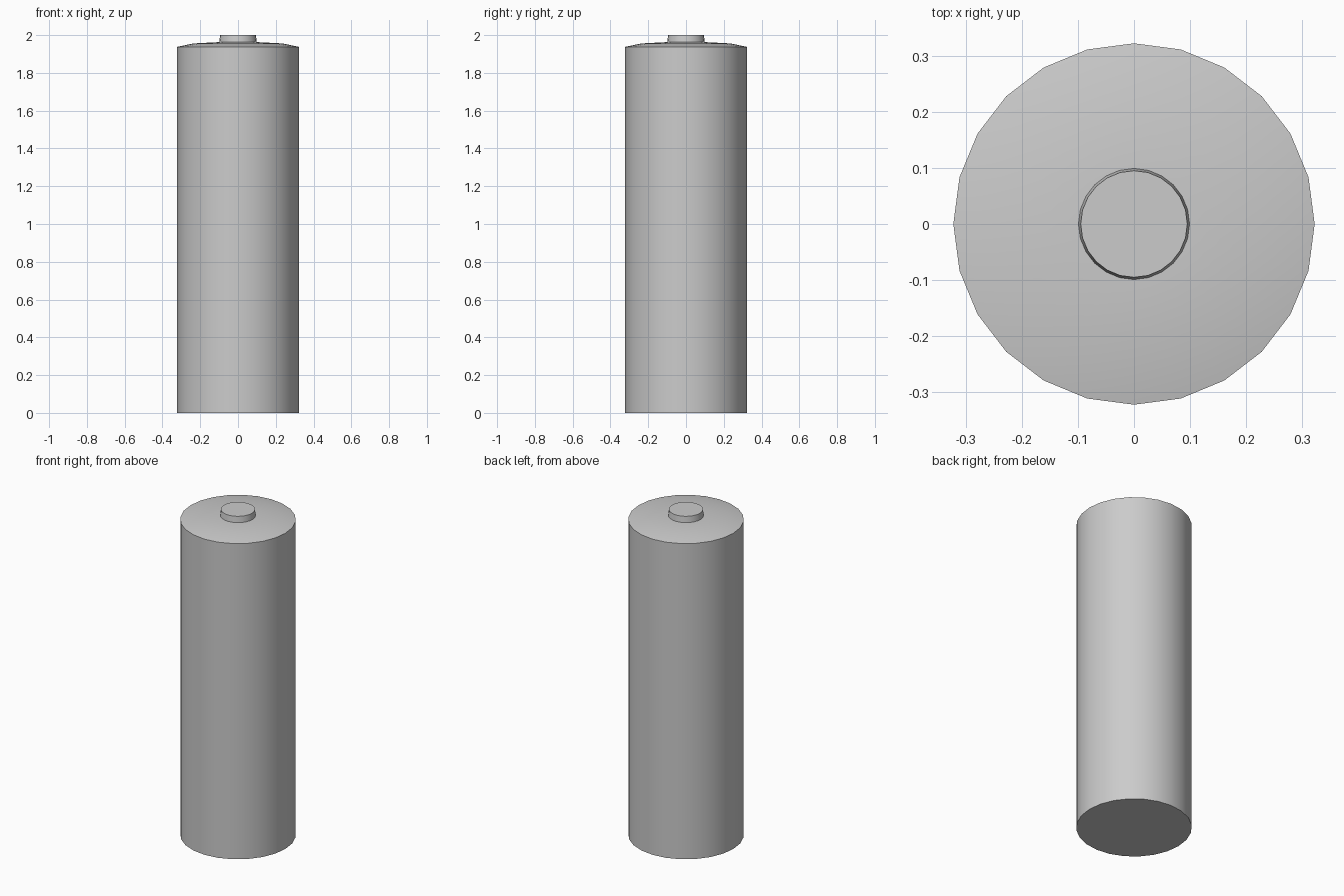
import bpy, bmesh, math

if "Cube" in bpy.data.objects:
    bpy.data.objects.remove(bpy.data.objects["Cube"])

SIDES = 24


def lathe(name, profile):
    """Revolve (radius, z) points around z, capping the open ends."""
    bm = bmesh.new()
    rings = []
    for r, z in profile:
        rings.append([bm.verts.new((r * math.cos(2 * math.pi * i / SIDES),
                                    r * math.sin(2 * math.pi * i / SIDES), z))
                      for i in range(SIDES)])
    for a, b in zip(rings, rings[1:]):
        for i in range(SIDES):
            j = (i + 1) % SIDES
            bm.faces.new((a[i], a[j], b[j], b[i]))
    bm.faces.new(rings[0][::-1])
    bm.faces.new(rings[-1])
    mesh = bpy.data.meshes.new(name)
    bm.to_mesh(mesh)
    bm.free()
    obj = bpy.data.objects.new(name, mesh)
    bpy.context.collection.objects.link(obj)
    bpy.ops.object.select_all(action='DESELECT')
    bpy.context.view_layer.objects.active = obj
    obj.select_set(True)
    bpy.ops.object.shade_smooth_by_angle(angle=math.radians(30))
    return obj


# Cylindrical casing with a slightly domed top
lathe("battery_casing", [(0.322, 0), (0.322, 1.938), (0.235, 1.956), (0.099, 1.963)])

# Raised contact, tapering slightly upward
lathe("positive_terminal", [(0.099, 1.963), (0.095, 2.0)])
